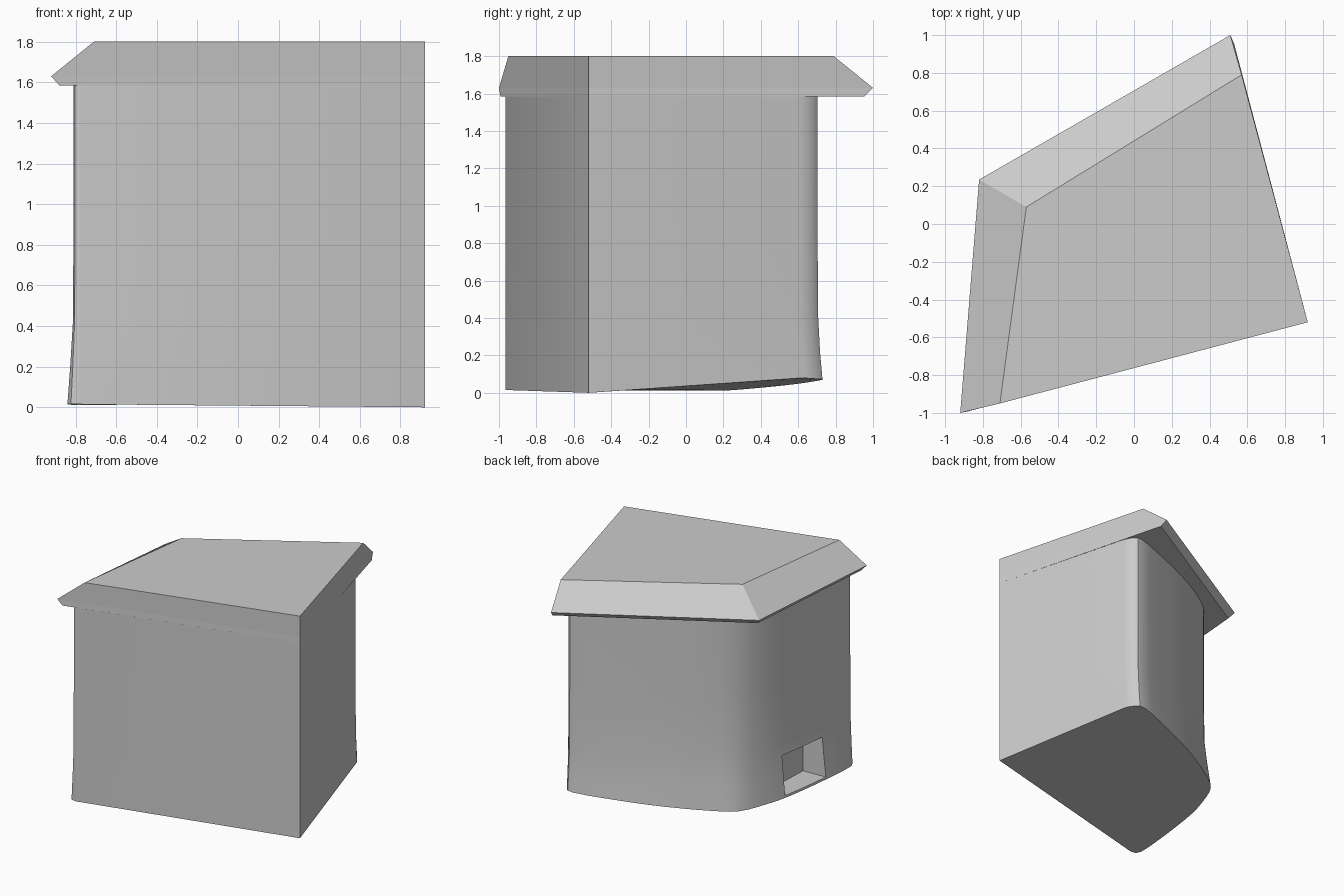
import bpy, bmesh
from mathutils import Vector

if "Cube" in bpy.data.objects:
    bpy.data.objects.remove(bpy.data.objects["Cube"])


def loft(name, rings):
    """Closed solid skinned through rings of equal length (first ring lowest, counter-clockwise)."""
    bm = bmesh.new()
    loops = [[bm.verts.new(p) for p in ring] for ring in rings]
    n = len(loops[0])
    for a, b in zip(loops, loops[1:]):
        for i in range(n):
            j = (i + 1) % n
            bm.faces.new((a[i], a[j], b[j], b[i]))
    bm.faces.new(loops[0][::-1])
    bm.faces.new(loops[-1])
    bmesh.ops.recalc_face_normals(bm, faces=bm.faces)
    me = bpy.data.meshes.new(name)
    bm.to_mesh(me)
    bm.free()
    ob = bpy.data.objects.new(name, me)
    bpy.context.collection.objects.link(ob)
    return ob


def curve_through(pts, steps=3):
    """Catmull-Rom curve through the points."""
    p = [pts[0]] + pts + [pts[-1]]
    out = []
    for i in range(1, len(p) - 2):
        a, b, c, d = p[i - 1:i + 3]
        for k in range(steps):
            t = k / steps
            out.append(0.5 * (2 * b + (c - a) * t + (2 * a - 5 * b + 4 * c - d) * t * t
                              + (3 * b - a - 3 * c + d) * t ** 3))
    return out + [pts[-1]]


def outline(pts):
    corner = Vector((0.92, -0.52, 0))
    return [corner] + curve_through([Vector(q) for q in pts])


# Wall plan: flat right and front sides, rounded back and left sides
upper = outline([(.62, .60, 0), (.585, .67, 0), (.50, .70, 0), (.15, .57, 0), (-.16, .435, 0),
                 (-.42, .285, 0), (-.57, .16, 0), (-.66, 0, 0), (-.72, -.225, 0),
                 (-.77, -.60, 0), (-.81, -.92, 0), (-.775, -.965, 0)])
# Foot of the wall flares slightly and lifts toward the back right
lower = outline([(.615, .62, .08), (.585, .69, .075), (.50, .73, .07), (.15, .61, .05),
                 (-.16, .48, .035), (-.45, .32, .02), (-.611, .196, .012), (-.70, 0, .012),
                 (-.763, -.225, .012), (-.815, -.60, .012), (-.84, -.92, .015),
                 (-.775, -.965, .015)])


def wall_ring(z, t):
    return [Vector((*p.lerp(q, t).xy, z)) for p, q in zip(lower, upper)]


walls = loft("walls", [lower, wall_ring(.22, .5), wall_ring(.42, .9),
                       wall_ring(.9, 1), wall_ring(1.585, 1)])

# Small square alcove at the foot of the left wall
plan = [(-.615, -.62), (-.60, -.21), (-.95, -.17), (-.97, -.63)]
cutter = loft("alcove_cutter", [[(x, y, z) for x, y in plan] for z in (.03, .345)])
cutter.hide_render = True
mod = walls.modifiers.new("alcove", 'BOOLEAN')
mod.operation = 'DIFFERENCE'
mod.solver = 'EXACT'
mod.object = cutter
bpy.context.view_layer.objects.active = walls
walls.select_set(True)
bpy.ops.object.modifier_apply(modifier=mod.name)
bpy.data.objects.remove(cutter)
bpy.ops.object.shade_smooth_by_angle(angle=0.6)

# Roof slab: sloped skirt and eave overhanging the back and left only
fr = (.92, -.52)
levels = [
    (1.585, [fr, (.53, .955), (-.785, .20), (-.88, -.992)]),
    (1.63, [fr, (.51, 1.0), (-.82, .235), (-.92, -1.0)]),
    (1.80, [fr, (.57, .79), (-.57, .09), (-.71, -.95)]),
]
loft("roof", [[(x, y, z) for x, y in pts] for z, pts in levels])
